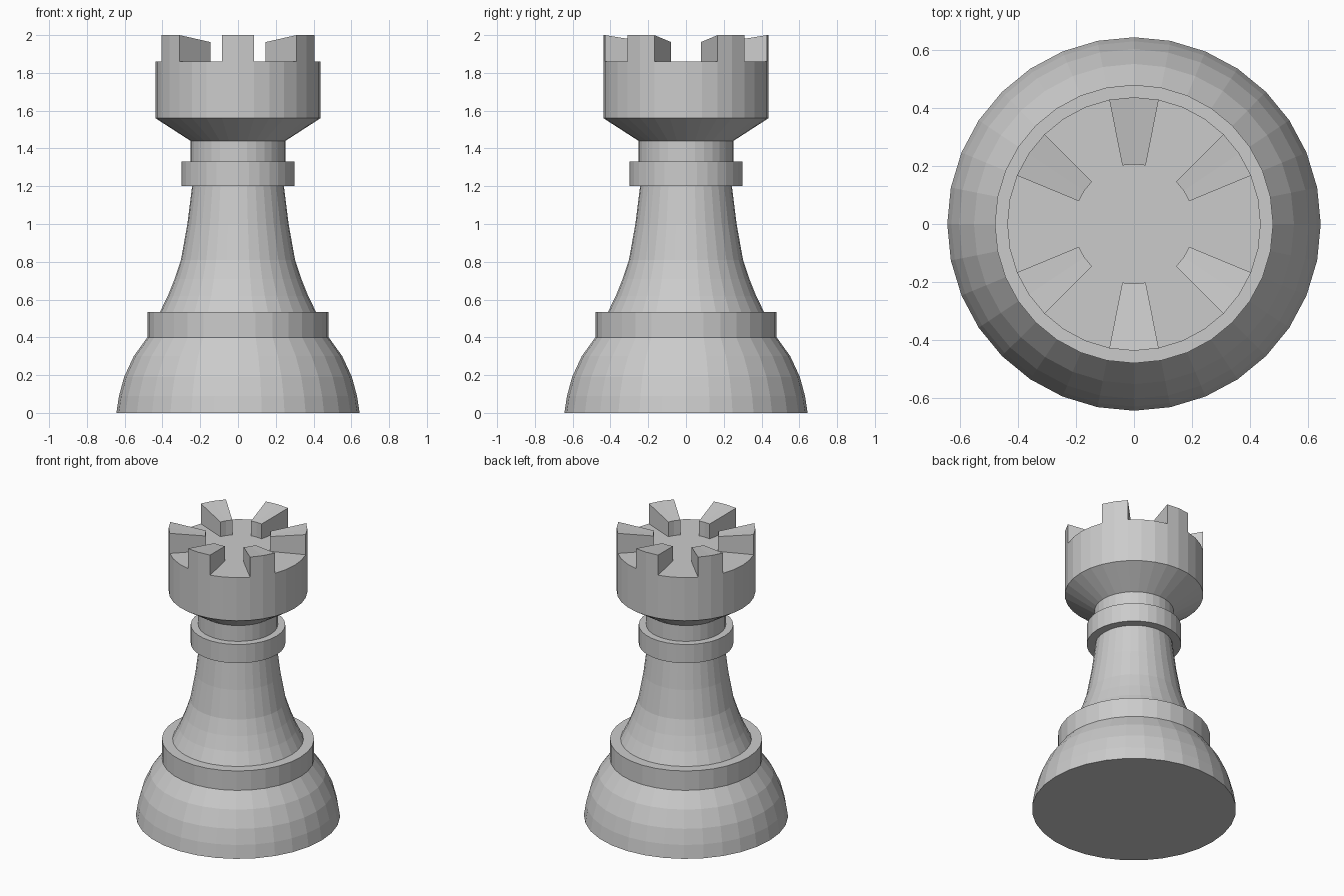
import bpy, bmesh
from math import sin, cos, pi

if "Cube" in bpy.data.objects:
    bpy.data.objects.remove(bpy.data.objects["Cube"])

SEGMENTS = 32
STEP = 2 * pi / SEGMENTS


def polar(r, step, z):
    return (r * cos(step * STEP), r * sin(step * STEP), z)


def finish(bm, name):
    bmesh.ops.recalc_face_normals(bm, faces=bm.faces)
    mesh = bpy.data.meshes.new(name)
    bm.to_mesh(mesh)
    bm.free()
    obj = bpy.data.objects.new(name, mesh)
    bpy.context.collection.objects.link(obj)
    return obj


def lathe(name, profile):
    """Closed, flat-shaded turned solid from (radius, z) points."""
    bm = bmesh.new()
    rings = [[bm.verts.new(polar(r, i, z)) for i in range(SEGMENTS)] for r, z in profile]
    for low, high in zip(rings, rings[1:]):
        for i in range(SEGMENTS):
            j = (i + 1) % SEGMENTS
            bm.faces.new((low[i], low[j], high[j], high[i]))
    bm.faces.new(rings[0])
    bm.faces.new(rings[-1])
    return finish(bm, name)


def battlement(name, centre):
    """Wedge two segments wide whose top slopes down towards the middle."""
    bm = bmesh.new()
    section = [(0.206, 1.86), (0.437, 1.86), (0.437, 2.0), (0.206, 1.963)]
    slices = [[bm.verts.new(polar(r, centre + k, z)) for r, z in section] for k in (-1, 0, 1)]
    for a, b in zip(slices, slices[1:]):
        for i in range(4):
            j = (i + 1) % 4
            bm.faces.new((a[i], a[j], b[j], b[i]))
    bm.faces.new(slices[0])
    bm.faces.new(slices[-1])
    return finish(bm, name)


# Turned body: domed base, lower collar, tapering stem, upper collar, neck, crown
lathe("turned_body", [
    (0.644, 0.0), (0.63, 0.09), (0.603, 0.19), (0.552, 0.30), (0.48, 0.40),
    (0.48, 0.535), (0.413, 0.535),
    (0.371, 0.62), (0.335, 0.71), (0.302, 0.81), (0.268, 1.0), (0.243, 1.2),
    (0.298, 1.2), (0.298, 1.33), (0.251, 1.33),
    (0.251, 1.44), (0.437, 1.56), (0.437, 1.86),
])

# Six battlements, positions counted in body segments
for n, centre in enumerate((3, 8, 13, 19, 24, 29), 1):
    battlement(f"battlement_{n}", centre)
